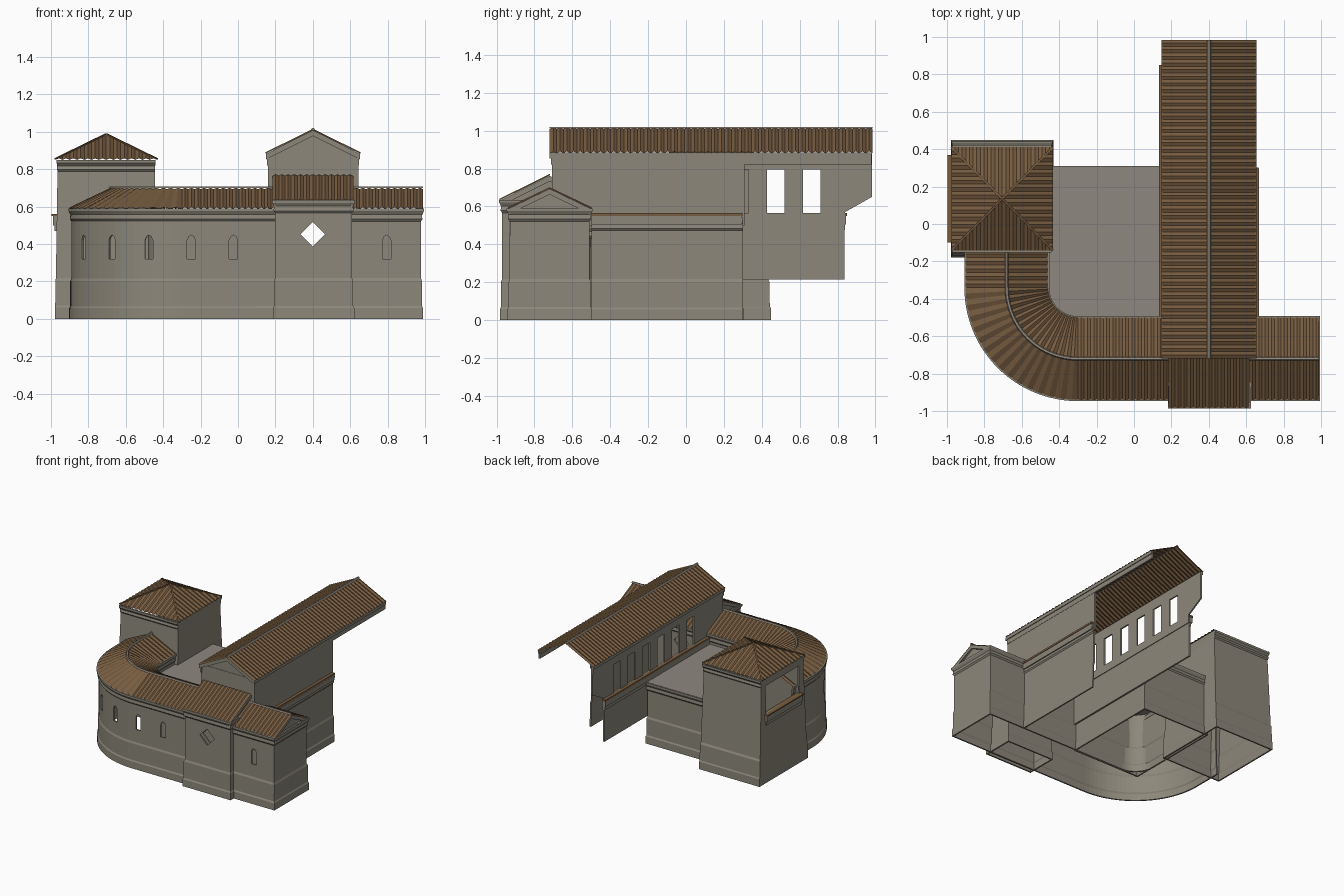
import bpy, bmesh, math
from mathutils import Vector as V

if "Cube" in bpy.data.objects:
    bpy.data.objects.remove(bpy.data.objects["Cube"])


def material(name, rgb):
    m = bpy.data.materials.new(name)
    m.diffuse_color = (*rgb, 1)
    m.use_nodes = True
    m.node_tree.nodes["Principled BSDF"].inputs["Base Color"].default_value = m.diffuse_color
    return m


WALL = material("warm grey stone", (0.265, 0.245, 0.195))
TILE = material("brown roof tile", (0.185, 0.108, 0.052))
CAP = material("pale ridge tile", (0.33, 0.29, 0.24))
DECK = material("terrace paving", (0.27, 0.245, 0.21))


def mesh(name, verts, faces, mat, thick=0):
    me = bpy.data.meshes.new(name)
    me.from_pydata([tuple(v) for v in verts], [], faces)
    bm = bmesh.new()
    bm.from_mesh(me)
    bmesh.ops.recalc_face_normals(bm, faces=bm.faces)
    bm.to_mesh(me)
    bm.free()
    ob = bpy.data.objects.new(name, me)
    bpy.context.collection.objects.link(ob)
    if mat:
        me.materials.append(mat)
    if thick:
        s = ob.modifiers.new("thickness", 'SOLIDIFY')
        s.thickness, s.offset, s.use_even_offset = thick, 0, True
    return ob


def prisms(name, items, mat):
    """Closed prisms: each item is (outline points, extrusion vector)."""
    vs, fs = [], []
    for pts, vec in items:
        b, n = len(vs), len(pts)
        vs += [V(p) for p in pts] + [V(p) + V(vec) for p in pts]
        fs += [list(range(b, b + n)), list(range(b + 2 * n - 1, b + n - 1, -1))]
        fs += [[b + i, b + (i + 1) % n, b + n + (i + 1) % n, b + n + i] for i in range(n)]
    return mesh(name, vs, fs, mat)


def box_item(x0, x1, y0, y1, z0, z1):
    return ([(x0, y0, z0), (x1, y0, z0), (x1, y1, z0), (x0, y1, z0)], (0, 0, z1 - z0))


def box(name, mat, *d):
    return prisms(name, [box_item(*d)], mat)


def sweep(name, stations, profile, mat, thick=0.012, closed=False):
    """Profile of (outward offset, z) carried along (x, y, nx, ny) stations."""
    k, n = len(profile), len(stations)
    vs = [(x + nx * o, y + ny * o, z) for x, y, nx, ny in stations for o, z in profile]
    fs = [[i * k + j, ((i + 1) % n) * k + j, ((i + 1) % n) * k + j + 1, i * k + j + 1]
          for i in range(n if closed else n - 1) for j in range(k - 1)]
    return mesh(name, vs, fs, mat, thick)


def rect(x0, x1, y0, y1, kx=1, ky=1):
    return [(x0, y0, -kx, -ky), (x1, y0, kx, -ky), (x1, y1, kx, ky), (x0, y1, -kx, ky)]


def wall_profile(h):
    return [(.012, 0), (.012, .055), (.006, .065), (.006, .2), (0, .215), (0, h - .065),
            (.008, h - .055), (.005, h - .03), (.016, h - .012), (.016, h)]


def roof(name, rows, mat=TILE):
    """Ribbed tile slope from (top, eave) pairs."""
    vs, fs = [], []
    for i, (a, b) in enumerate(rows):
        up = V((0, 0, .008 * (i % 2)))
        vs += [V(a) + up, V(b) + up]
        if i:
            fs.append([2 * i - 2, 2 * i - 1, 2 * i + 1, 2 * i])
    return mesh(name, vs, fs, mat)


def straight_roof(name, a, b, c, d, n):
    a, b, c, d = map(V, (a, b, c, d))
    return roof(name, [(a.lerp(b, i / n), c.lerp(d, i / n)) for i in range(n + 1)])


def cut(ob, cutter):
    m = ob.modifiers.new("opening", 'BOOLEAN')
    m.operation, m.object, m.solver = 'DIFFERENCE', cutter, 'EXACT'
    cutter.hide_render = True
    cutter.hide_set(True)


def gable(name, p, q, top, vec):
    """Triangle wall with a thicker raking trim along its two slopes."""
    p, q, top, vec = map(V, (p, q, top, vec))
    dn = V((0, 0, -.03))
    prisms(name + "_wall", [([p, top, q], -vec)], WALL)
    prisms(name + "_trim", [([p, top, top + dn, p + dn], vec), ([top, q, q + dn, top + dn], vec)], WALL)


# ---- curved wing: path, walls, slit windows, roof
def path(east, straight_n, arc_n, end_n):
    out = [(east + (-.3 - east) * i / straight_n, -.72, 0, -1) for i in range(straight_n)]
    for i in range(arc_n):
        a = math.pi / 2 * i / arc_n
        out.append((-.3 - .38 * math.sin(a), -.34 - .38 * math.cos(a), -math.sin(a), -math.cos(a)))
    return out + [(-.68, -.34 + .24 * i / end_n, -1, 0) for i in range(end_n + 1)]


base = path(.972, 1, 24, 1)
outer = [(x + nx * .205, y + ny * .205, nx, ny) for x, y, nx, ny in base]
inner = [(x - nx * .205, y - ny * .205, -nx, -ny) for x, y, nx, ny in base]
outer[0] = outer[0][:2] + (1, -1)
inner[0] = inner[0][:2] + (1, 1)
wing = sweep("wing_walls", inner[::-1] + outer, wall_profile(.59), WALL)

spots = [(x, -.925, 0, -1) for x in (-.25, -.025, .795)]
for x in (-.82, -.67, -.475):
    a = math.asin((-.3 - x) / .585)
    spots.append((x, -.34 - .585 * math.cos(a), -math.sin(a), -math.cos(a)))
slit = [(-.022, .32), (.022, .32), (.022, .42), (.013, .44), (0, .448), (-.013, .44), (-.022, .42)]
slits = prisms("slit_cutters", [([(x - ny * u + nx * .05, y + nx * u + ny * .05, z) for u, z in slit],
                                 (-nx * .1, -ny * .1, 0)) for x, y, nx, ny in spots], None)
cut(wing, slits)
diamond = prisms("diamond_cutter", [([(.4 + .066 * u, -1.1, .452 + .066 * w) for u, w in
                                      ((1, 0), (0, 1), (-1, 0), (0, -1))], (0, .8, 0))], None)
cut(wing, diamond)
line = path(.99, 76, 30, 12)
for side, label in ((1, "outer"), (-1, "inner")):
    roof("wing_roof_" + label, [((x, y, .693), (x + nx * .22 * side, y + ny * .22 * side, .588))
                                for x, y, nx, ny in line])
CAPP = [(-.01, .699), (-.005, .708), (.005, .708), (.01, .699)]
sweep("wing_ridge", line, CAPP, CAP, 0)
gable("wing_end_gable", (.972, -.937, .588), (.972, -.503, .588), (.972, -.72, .693), (.016, 0, 0))

# ---- projecting gate bay with diamond window
bay = sweep("gate_bay_walls", rect(.204, .604, -.965, -.74), wall_profile(.635), WALL, closed=True)
cut(bay, diamond)
straight_roof("gate_bay_roof", (.185, -.718, .764), (.615, -.718, .764),
              (.185, -.985, .632), (.615, -.985, .632), 26)
for x, d in ((.204, -.014), (.604, .014)):
    gable("gate_bay_gable", (x, -.98, .632), (x, -.46, .632), (x, -.72, .762), (d, 0, 0))

# ---- tower: tapered walls, hip roof, side opening with sill
tower_prof = [(.045, 0), (.045, .06), (.04, .07), (.037, .2), (.03, .215), (.004, .79),
              (.012, .8), (.008, .82), (.02, .835), (.02, .85)]
tower = sweep("tower_walls", rect(-.957, -.453, -.127, .397, .35, 1), tower_prof, WALL, closed=True)
cut(tower, box("tower_opening_cutter", None, -1.1, -.9, -.08, .35, .56, .785))
c, hx, hy, n = V((-.705, .135, 0)), .272, .276, 28
for k, label in enumerate(("east", "north", "west", "south")):
    ang = k * math.pi / 2
    d, t = (math.cos(ang), math.sin(ang)), (-math.sin(ang), math.cos(ang))
    rows = []
    for i in range(n + 1):
        u = -1 + 2 * i / n
        rows.append(tuple(c + V(((d[0] * r + t[0] * u) * hx, (d[1] * r + t[1] * u) * hy,
                                 .85 + .13 * (1 - r))) for r in (abs(u), 1)))
    roof("tower_roof_" + label, rows)
apex = c + V((0, 0, .985))
for sx in (-1, 1):
    for sy in (-1, 1):
        e = c + V((sx * hx, sy * hy, .852))
        w = V((-sy * .004, sx * .004, 0))
        prisms("tower_hip_cap", [([e - w, e + w, apex + w, apex - w], (0, 0, .007))], TILE)
box("tower_finial", CAP, -.715, -.695, .125, .145, .975, .988)
prisms("tower_sill", [box_item(-.99, -.945, -.095, .365, .5, .55),
                      box_item(-.98, -.945, -.09, .36, .47, .5)], WALL)
box("tower_sill_tiles", TILE, -.998, -.945, -.1, .37, .55, .56)

# ---- terrace block between tower and hall
sweep("terrace_walls", rect(-.45, .135, -.5, .288), wall_profile(.5), WALL, closed=True)
box("terrace_deck", DECK, -.46, .148, -.51, .303, .492, .502)

# ---- long hall: roof, walls, window row, ledges
for x, label in ((.146, "left"), (.656, "right")):
    straight_roof("hall_roof_" + label, (.401, -.718, 1.008), (.401, .985, 1.008),
                  (x, -.718, .882), (x, .985, .882), 96)
prisms("hall_ridge", [([(.39, -.72, 1.01), (.396, -.72, 1.019), (.406, -.72, 1.019), (.412, -.72, 1.01)],
                       (0, 1.705, 0))], CAP)
gable("hall_front_gable", (.15, -.705, .882), (.652, -.705, .882), (.401, -.705, 1.008), (0, -.015, 0))
prisms("hall_front_wall", [([(.162, -.708, .6), (.64, -.708, .6), (.64, -.708, .885), (.162, -.708, .885)],
                            (0, .012, 0))], WALL)
prisms("hall_eave_mouldings", [box_item(.15, .165, -.716, .98, .858, .885),
                               box_item(.156, .168, -.712, .98, .82, .858),
                               box_item(.637, .652, -.716, .98, .858, .885),
                               box_item(.634, .646, -.712, .98, .82, .858)], WALL)
left = prisms("hall_left_wall", [([(.16, -.705, .5), (.16, .84, .5), (.16, .84, .57), (.16, .982, .65),
                                   (.16, .982, .88), (.16, -.705, .88)], (.012, 0, 0))], WALL)
cut(left, prisms("hall_window_cutters", [box_item(.1, .25, y - .046, y + .046, .565, .795)
                                         for y in (.664 - .19 * i for i in range(6))], None))
box("hall_right_wall", WALL, .632, .644, -.705, .31, .5, .88)
box("hall_left_lower_wall", WALL, .152, .166, -.5, .838, .215, .51)
sweep("hall_right_lower_wall", [(.643, -.5, 1, 0), (.643, .302, 1, 0)], wall_profile(.54), WALL)
prisms("hall_ledges", [box_item(.138, .166, -.5, .845, .505, .55), box_item(.146, .166, -.5, .84, .475, .505),
                       box_item(.638, .664, -.5, .295, .505, .55)], WALL)
prisms("hall_ledge_tiles", [box_item(.134, .166, -.5, .85, .55, .565),
                            box_item(.638, .668, -.5, .298, .55, .565)], TILE)
